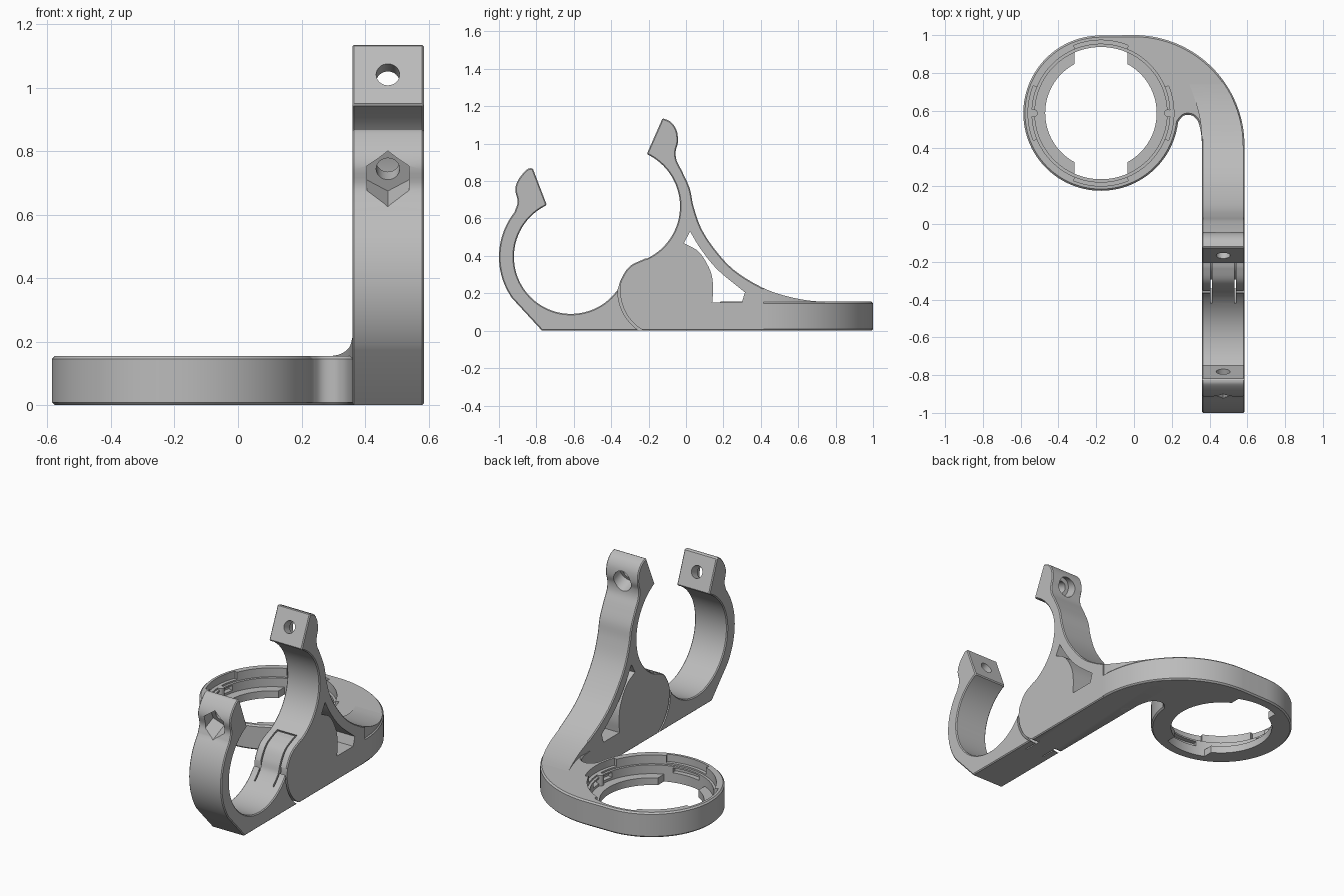
import bpy, bmesh, math
from mathutils import Vector

cube = bpy.data.objects.get("Cube")
if cube:
    bpy.data.objects.remove(cube, do_unlink=True)

grey = bpy.data.materials.new("plain grey")
grey.use_nodes = True
grey.diffuse_color = (0.5, 0.5, 0.5, 1)
grey.node_tree.nodes["Principled BSDF"].inputs["Base Color"].default_value = (0.5, 0.5, 0.5, 1)


def arc(center, r, a0, a1, n=24):
    steps = [math.radians(a0 + (a1 - a0) * i / n) for i in range(n + 1)]
    return [(center[0] + r * math.cos(a), center[1] + r * math.sin(a)) for a in steps]


def band(center, r0, r1, a0, a1):
    return arc(center, r0, a0, a1) + arc(center, r1, a1, a0)


def smooth(points, n=5):
    """Catmull-Rom curve through the points."""
    p = [Vector(q) for q in points]
    p = [2 * p[0] - p[1]] + p + [2 * p[-1] - p[-2]]
    out = []
    for a, b, c, d in zip(p, p[1:], p[2:], p[3:]):
        for i in range(n):
            t = i / n
            v = b + (c - a) * t / 2 + (2 * a - 5 * b + 4 * c - d) * t * t / 2 + (3 * b - a - 3 * c + d) * t ** 3 / 2
            out.append(tuple(v))
    return out + [tuple(p[-2])]


def prism(name, outline, lo, hi, axis="Z"):
    """Extrude a plan outline (x, y) along z, or a side outline (y, z) along x."""
    bm = bmesh.new()
    place = (lambda p, h: (p[0], p[1], h)) if axis == "Z" else (lambda p, h: (h, p[0], p[1]))
    low = [bm.verts.new(place(p, lo)) for p in outline]
    high = [bm.verts.new(place(p, hi)) for p in outline]
    bm.faces.new(low)
    bm.faces.new(high)
    for i in range(len(low)):
        j = (i + 1) % len(low)
        bm.faces.new((low[i], low[j], high[j], high[i]))
    bmesh.ops.recalc_face_normals(bm, faces=bm.faces)
    mesh = bpy.data.meshes.new(name)
    bm.to_mesh(mesh)
    bm.free()
    mesh.materials.append(grey)
    obj = bpy.data.objects.new(name, mesh)
    bpy.context.collection.objects.link(obj)
    return obj


def apply(obj, mod):
    with bpy.context.temp_override(object=obj, active_object=obj, selected_objects=[obj]):
        bpy.ops.object.modifier_apply(modifier=mod.name)


def chamfer(obj, width=0.009):
    mod = obj.modifiers.new("chamfer", "BEVEL")
    mod.width, mod.segments, mod.angle_limit = width, 1, math.radians(65)
    apply(obj, mod)


def combine(obj, tool, operation="DIFFERENCE"):
    mod = obj.modifiers.new("combine", "BOOLEAN")
    mod.object, mod.operation, mod.solver = tool, operation, "EXACT"
    apply(obj, mod)
    bpy.data.objects.remove(tool, do_unlink=True)


def bore(obj, start, direction, r, length, sides=32):
    """Cut a straight hole from start along a direction in the side plane."""
    d = Vector(direction).normalized()
    bpy.ops.mesh.primitive_cylinder_add(vertices=sides, radius=r, depth=length,
                                        location=Vector(start) + d * length / 2,
                                        rotation=(math.atan2(-d.y, d.z), 0, 0))
    combine(obj, bpy.context.object)


LEFT, RIGHT, MID = 0.36, 0.585, 0.472
LOWER, UPPER, HINGE = (-0.615, 0.395), (-0.34, 0.665), (-0.105, 0.215)
RING, TURN = (-0.175, 0.587), (0, 0.415)

# Side outline of the clamp arm: sloping back, upper jaw, knuckle, lower jaw
back = smooth([(0.8, 0.152), (0.65, 0.162), (0.5, 0.195), (0.38, 0.245), (0.25, 0.33), (0.15, 0.44),
               (0.08, 0.55), (0.04, 0.665), (0.02, 0.76), (-0.02, 0.85), (-0.05, 0.91),
               (-0.055, 0.96), (-0.043, 1.01), (-0.05, 1.07), (-0.08, 1.115), (-0.125, 1.137)])
knuckle = smooth([(-0.22, 0.385), (-0.3, 0.345), (-0.345, 0.28), (-0.364, 0.225)])
upper_jaw = arc(UPPER, 0.308, 65, -65, 32)
lower_jaw = arc(LOWER, 0.305, -37, -245, 48)
lower_tip = smooth([(-0.82, 0.87), (-0.85, 0.862), (-0.895, 0.81), (-0.913, 0.755),
                    (-0.9, 0.69), (-0.917, 0.634)])
lower_back = arc(LOWER, 0.385, 145, 215)
profile = [(-0.77, 0), (0.8, 0)] + back + upper_jaw + knuckle + lower_jaw + lower_tip + lower_back

arm = prism("clamp_arm", profile, LEFT, RIGHT, "X")
chamfer(arm)
trim = [(0.2, -1.2), (0.7, -1.2), (0.7, 0.415)] + arc(TURN, 0.578, 0, 75) + [(0.2, 0.9)]
combine(arm, prism("trim", trim, -0.1, 1.4), "INTERSECT")

# Curved triangular window behind the knuckle
window = smooth([(0.14, 0.15), (0.145, 0.23), (0.13, 0.32), (0.07, 0.42), (-0.012, 0.468)])
window += smooth([(0.022, 0.53), (0.08, 0.435), (0.17, 0.325), (0.315, 0.205)]) + [(0.298, 0.15)]
combine(arm, prism("window", window, 0.2, 0.8, "X"))

# Hinge slits: curved on each cheek, straight beside the tongue, and across its end
for lo, hi in ((0.3, 0.405), (0.54, 0.65)):
    combine(arm, prism("slit", band(HINGE, 0.247, 0.26, 170, 245), lo, hi, "X"))
for lo in (0.404, 0.533):
    combine(arm, prism("slit", band(HINGE, 0.19, 0.32, 118, 242), lo, lo + 0.008, "X"))
combine(arm, prism("slit", band(HINGE, 0.19, 0.32, 116, 118.5), 0.404, 0.541, "X"))

# Bolt hole with round counterbore above, and with hexagonal nut pocket below
for face, direction, r, sides in (((MID, -0.165, 1.04), (0, 0.922, -0.388), 0.06, 40),
                                  ((MID, -0.785, 0.768), (0, -0.917, -0.4), 0.076, 6)):
    d = Vector(direction)
    bore(arm, Vector(face) - d * 0.1, d, 0.037, 0.3)
    bore(arm, Vector(face) + d * 0.06, d, r, 0.3, sides)

# Low web where the sloping arm runs into the ring
web = prism("inner_web", [(0.4, 0)] + [p for p in back if 0.3 < p[0]][::-1] + [(0.8, 0)], 0.2, 0.45, "X")
web_plan = [(0.4, 0.45), (0.4, 0.79), (0.285, 0.77)]
web_plan += smooth([(0.29, 0.75), (0.325, 0.65), (0.35, 0.55), (0.36, 0.45)])
combine(web, prism("trim", web_plan, 0.05, 1), "INTERSECT")

# Flat base: outer bend, ring and the rounded crook between ring and arm
crook = smooth([(0.235, 0.543), (0.258, 0.57), (0.285, 0.578), (0.315, 0.57), (0.34, 0.54), (0.355, 0.48), (0.36, 0.42)])
plan = [(RIGHT, 0.35)] + arc(TURN, 0.585, 0, 90, 36) + arc(RING, 0.411, 90, 352, 80) + crook + [(LEFT, 0.35)]
base = prism("ring_base", plan, 0, 0.155)
chamfer(base)

# Stepped bore with a notched bottom lip
opening = arc(RING, 0.35, 66.4, 113.6) + arc(RING, 0.295, 118.3, 241.7, 40)
opening += arc(RING, 0.35, 246.4, 293.6) + arc(RING, 0.295, 298.3, 421.7, 40)
combine(base, prism("opening", opening, -0.1, 0.3))
for r, floor in ((0.35, 0.045), (0.365, 0.1)):
    combine(base, prism("bore", arc(RING, r, 0, 357, 119), floor, 0.3))

# Four locking slots around the bore wall
for a in (0, 90, 180, 270):
    combine(base, prism("slot", band(RING, 0.33, 0.386, a - 22, a + 22), 0.11, 0.3))
    combine(base, prism("slot", band(RING, 0.33, 0.38, a - 15, a + 15), 0.06, 0.09))

# Small detent pegs on the lip
pegs = [prism("detent_peg", arc((RING[0] + s * 0.355, RING[1]), 0.02, 0, 345, 23), 0.04, 0.11)
        for s in (-1, 1)]

for obj in [arm, web, base] + pegs:
    obj.data.materials.clear()
    obj.data.materials.append(grey)
    for poly in obj.data.polygons:
        poly.material_index = 0
    bpy.ops.object.select_all(action="DESELECT")
    obj.select_set(True)
    bpy.context.view_layer.objects.active = obj
    bpy.ops.object.shade_smooth_by_angle(angle=math.radians(30))
